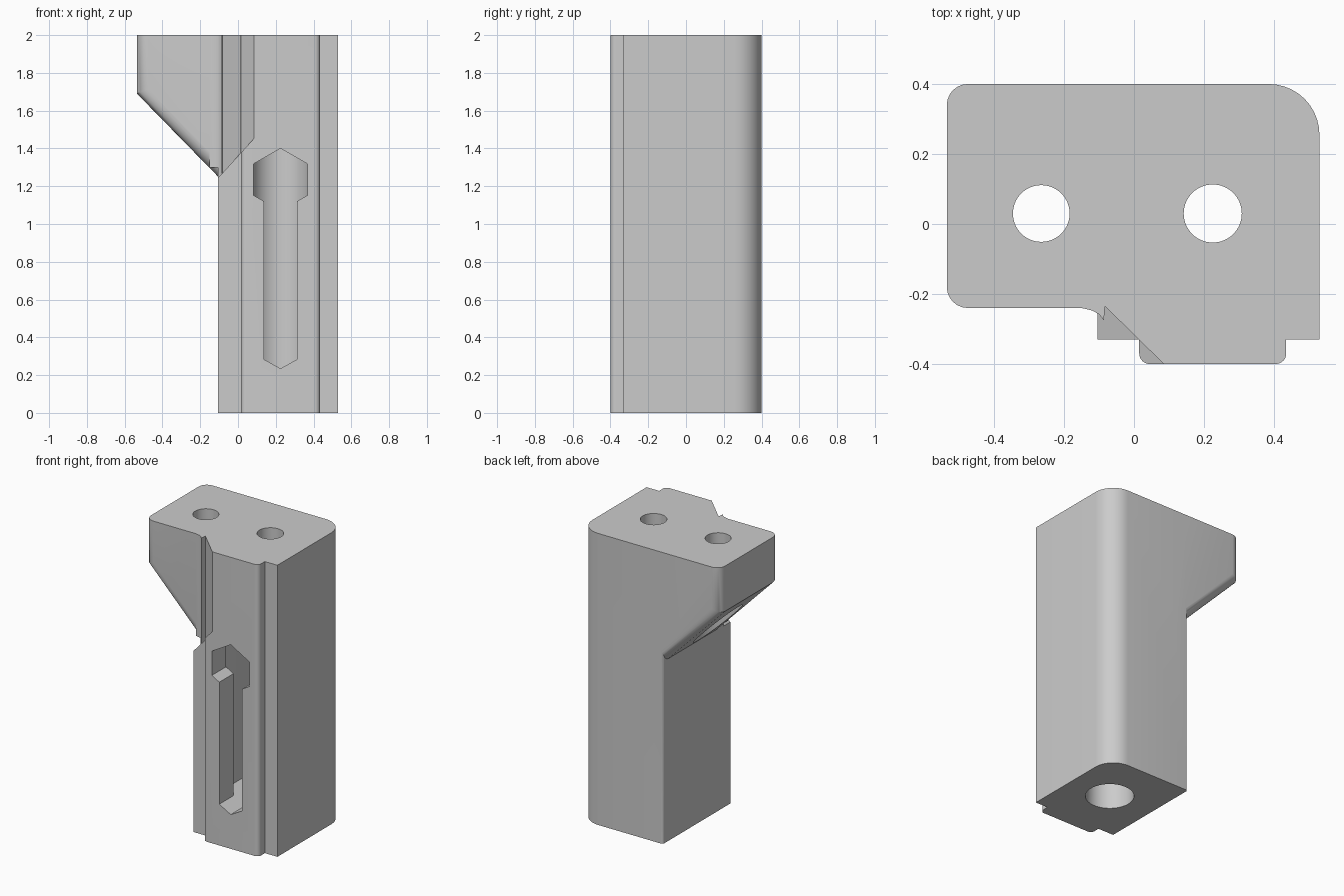
import bpy, bmesh, math
from mathutils import Vector

if "Cube" in bpy.data.objects:
    bpy.data.objects.remove(bpy.data.objects["Cube"], do_unlink=True)

grey = bpy.data.materials.new("plain grey")
grey.use_nodes = True
colour = (0.6, 0.6, 0.6, 1)
grey.diffuse_color = colour
grey.node_tree.nodes["Principled BSDF"].inputs["Base Color"].default_value = colour


def rounded(corners, steps=10):
    """Outline from (x, y, radius) corners, with each corner filleted."""
    out = []
    for i, (x, y, r) in enumerate(corners):
        p = Vector((x, y))
        if not r:
            out.append(p)
            continue
        a = (Vector(corners[i - 1][:2]) - p).normalized() * r
        b = (Vector(corners[(i + 1) % len(corners)][:2]) - p).normalized() * r
        for k in range(steps + 1):
            t = k / steps * math.pi / 2
            out.append(p + a * (1 - math.sin(t)) + b * (1 - math.cos(t)))
    return out


def prism(name, outline, low, high, axis="z", edge_rule=None, radius=0.06):
    """Extrude an outline along z, or an x-z outline along y."""
    bm = bmesh.new()
    place = (lambda p, h: (p[0], p[1], h)) if axis == "z" else (lambda p, h: (p[0], h, p[1]))
    rings = [[bm.verts.new(place(p, h)) for p in outline] for h in (low, high)]
    n = len(outline)
    for ring in rings:
        bm.faces.new(ring)
    for i in range(n):
        j = (i + 1) % n
        bm.faces.new((rings[0][i], rings[0][j], rings[1][j], rings[1][i]))
    bmesh.ops.recalc_face_normals(bm, faces=bm.faces)
    if edge_rule:
        bmesh.ops.bevel(bm, geom=[e for e in bm.edges if edge_rule(e)], offset=radius,
                        segments=6, profile=0.5, affect="EDGES")
    mesh = bpy.data.meshes.new(name)
    bm.to_mesh(mesh)
    bm.free()
    ob = bpy.data.objects.new(name, mesh)
    bpy.context.collection.objects.link(ob)
    ob.data.materials.append(grey)
    return ob


def circle(x, y, r, n=64):
    return [(x + r * math.cos(2 * math.pi * i / n), y + r * math.sin(2 * math.pi * i / n))
            for i in range(n)]


def combine(body, tool, operation):
    mod = body.modifiers.new(tool.name, "BOOLEAN")
    mod.operation, mod.object, mod.solver = operation, tool, "EXACT"
    bpy.context.view_layer.objects.active = body
    bpy.ops.object.modifier_apply(modifier=mod.name)
    bpy.data.objects.remove(tool, do_unlink=True)


# Column with a raised front rail
body = prism("bracket_body", rounded([
    (0.53, -0.33, 0), (0.53, 0.4, 0.145), (-0.105, 0.4, 0.015), (-0.105, -0.33, 0),
    (0.015, -0.33, 0), (0.015, -0.4, 0.03), (0.435, -0.4, 0.03), (0.435, -0.33, 0)]), 0, 2)


# Overhanging arm with rounded outer edges and a sloping underside
def outer_edge(e):
    a, b = (v.co for v in e.verts)
    return abs(a.y - b.y) < 1e-4 and abs(a.z - b.z) > 0.1 and min(a.x, b.x) < -0.5


arm = prism("arm", [(-0.535, 2), (-0.535, 1.69), (0, 1.143), (0, 2)], -0.24, 0.4,
            axis="y", edge_rule=outer_edge)
combine(body, arm, "UNION")

# Small fillet where the arm meets the column
fillet = prism("fillet", [(-0.15, -0.24), (-0.12, -0.247), (-0.1, -0.258), (-0.086, -0.275),
                          (-0.083, -0.2), (-0.15, -0.2)], 1.3, 2)
combine(body, fillet, "UNION")

# Diagonal relief on the front corner, with a tilted floor
relief = prism("relief", [(-0.16, -0.2405), (-0.15, -0.2405), (-0.12, -0.247), (-0.1, -0.258),
                          (-0.086, -0.275), (-0.083, -0.235), (0.09, -0.405), (0.09, -0.6),
                          (-0.16, -0.6)], 1, 2.2)
for v in relief.data.vertices:
    if v.co.z < 1.5:
        v.co.z = 1.36 + 1.1 * v.co.x
combine(body, relief, "DIFFERENCE")

# Two vertical screw holes, each widened from below
for name, x, r, step in (("column", 0.225, 0.083, 1.5), ("arm", -0.265, 0.081, 1.7)):
    combine(body, prism(name + "_hole", circle(x, 0.03, r), -0.5, 2.5), "DIFFERENCE")
    combine(body, prism(name + "_bore", circle(x, 0.03, 0.153), -0.5, step), "DIFFERENCE")


# Front keyhole: narrow slot, hexagonal entry and a wider channel behind
def pointed(half, low, high, tip):
    c = 0.225
    return [(c, low), (c + half, low + tip), (c + half, high - tip),
            (c, high), (c - half, high - tip), (c - half, low + tip)]


for name, shape, front, back in (
        ("slot", pointed(0.087, 0.235, 1.35, 0.048), -0.6, 0.03),
        ("hex_entry", pointed(0.143, 1.07, 1.4, 0.082), -0.6, 0.03),
        ("channel", pointed(0.15, 0.235, 1.4, 0.08), -0.246, 0.02)):
    combine(body, prism(name, shape, front, back, axis="y"), "DIFFERENCE")

# Smooth fillets, crisp edges
bpy.ops.object.select_all(action="DESELECT")
body.select_set(True)
bpy.context.view_layer.objects.active = body
bpy.ops.object.shade_smooth_by_angle(angle=math.radians(30))
